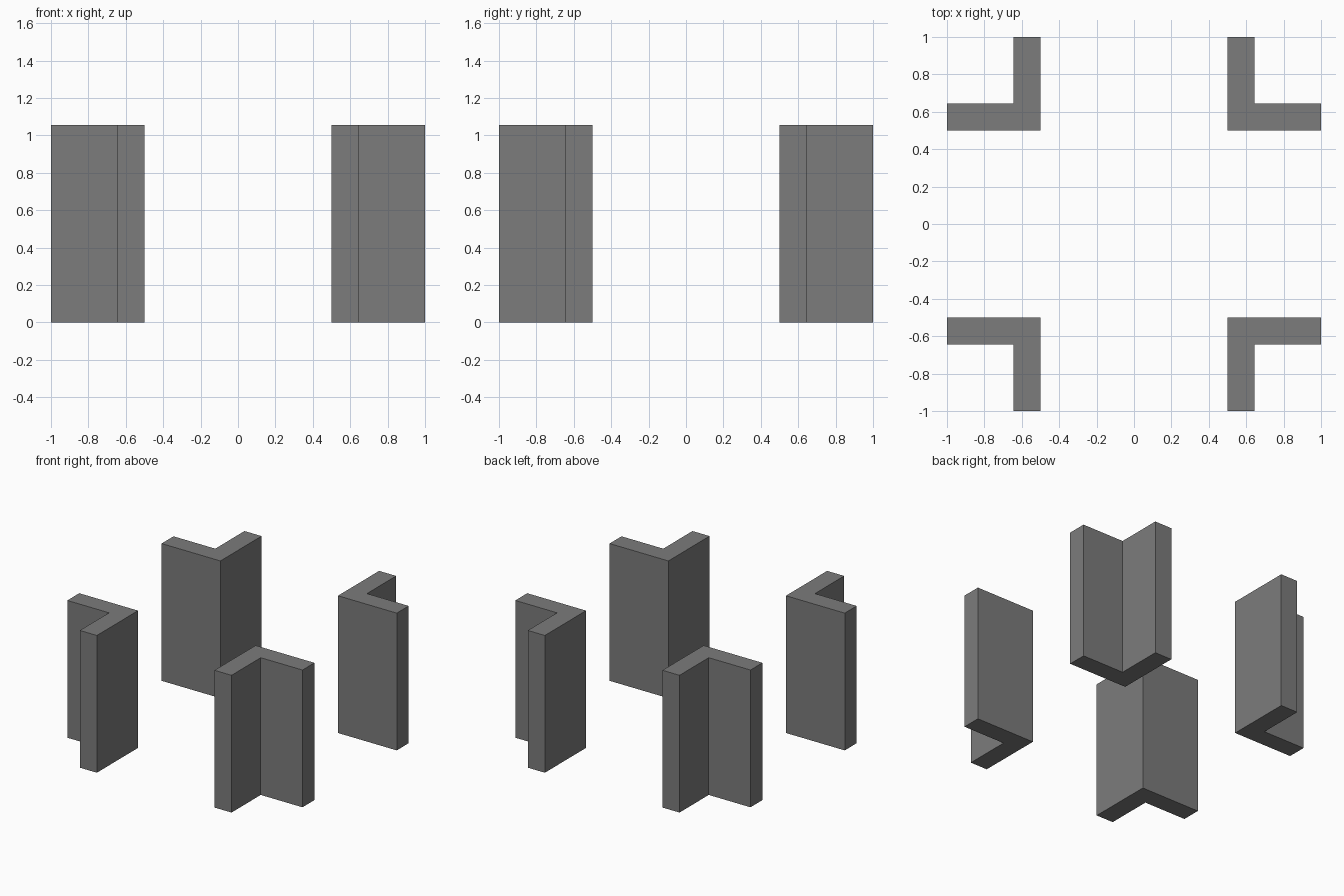
import bpy, bmesh

if "Cube" in bpy.data.objects:
    bpy.data.objects.remove(bpy.data.objects["Cube"])

INNER, STEP, OUTER, HEIGHT = 0.50, 0.645, 1.0, 1.055

# L-shaped cross-section of one corner post (corner points to the centre)
PROFILE = [(INNER, INNER), (OUTER, INNER), (OUTER, STEP),
           (STEP, STEP), (STEP, OUTER), (INNER, OUTER)]

dark_grey = bpy.data.materials.new("dark_grey")
dark_grey.diffuse_color = (0.2, 0.2, 0.2, 1)
dark_grey.use_nodes = True
dark_grey.node_tree.nodes["Principled BSDF"].inputs["Base Color"].default_value = dark_grey.diffuse_color


def corner_post(name, sx, sy):
    """Extrude the L profile upward, mirrored into the given quadrant."""
    bm = bmesh.new()
    base = bm.faces.new([bm.verts.new((x * sx, y * sy, 0)) for x, y in PROFILE])
    top = bmesh.ops.extrude_face_region(bm, geom=[base], use_keep_orig=True)
    verts = [g for g in top["geom"] if isinstance(g, bmesh.types.BMVert)]
    bmesh.ops.translate(bm, verts=verts, vec=(0, 0, HEIGHT))
    bmesh.ops.recalc_face_normals(bm, faces=bm.faces)
    mesh = bpy.data.meshes.new(name)
    bm.to_mesh(mesh)
    bm.free()
    mesh.materials.append(dark_grey)
    bpy.context.collection.objects.link(bpy.data.objects.new(name, mesh))


# Four posts, one per quadrant
for sy, depth in ((-1, "front"), (1, "back")):
    for sx, side in ((-1, "left"), (1, "right")):
        corner_post(f"{depth}_{side}_corner_post", sx, sy)
